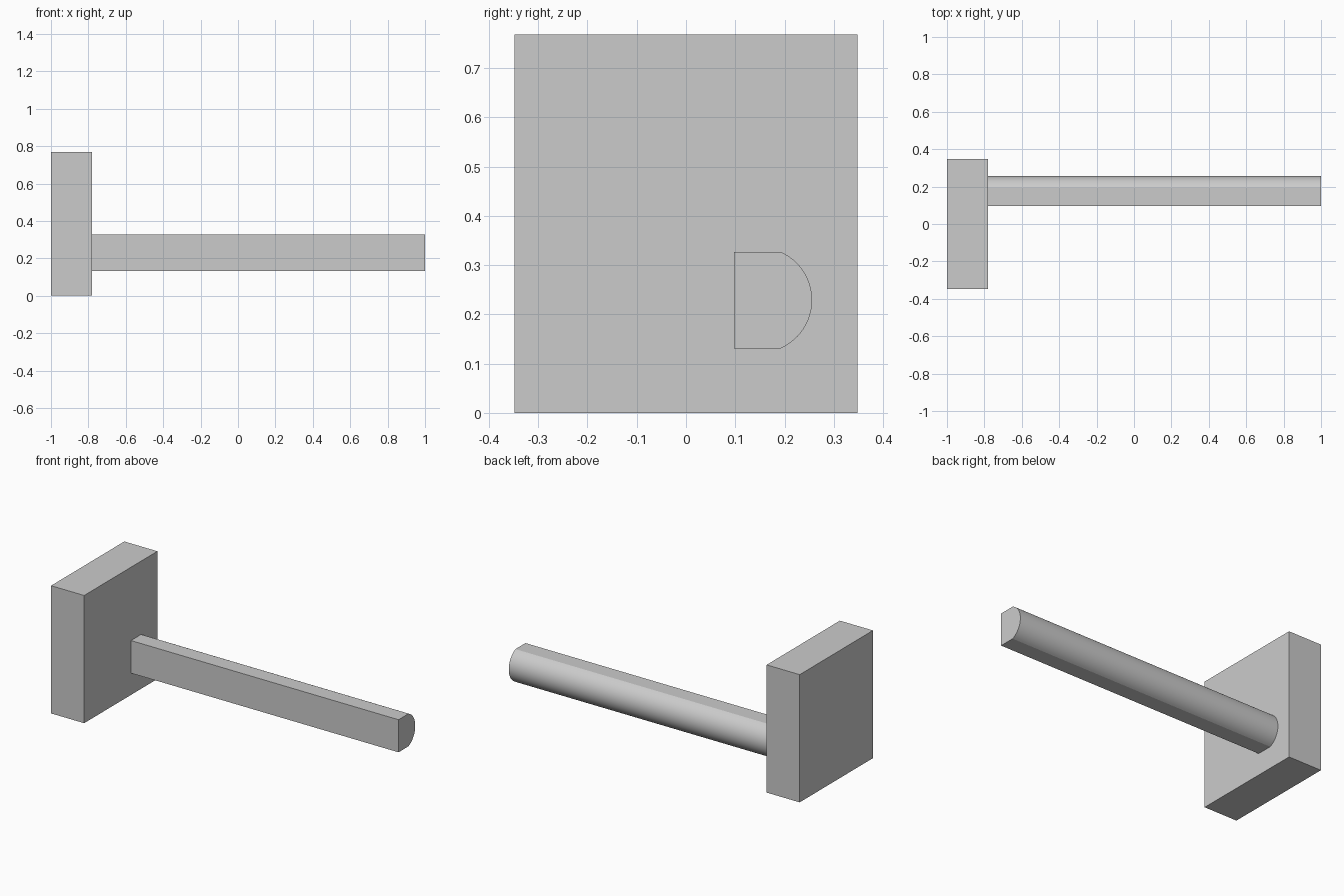
import bpy, bmesh, math

if "Cube" in bpy.data.objects:
    bpy.data.objects.remove(bpy.data.objects["Cube"])

grey = bpy.data.materials.new("light grey")
grey.diffuse_color = (0.6, 0.6, 0.6, 1)
grey.use_nodes = True
grey.node_tree.nodes["Principled BSDF"].inputs["Base Color"].default_value = grey.diffuse_color


def extrude_x(name, profile, x0, x1):
    """Extrude a (y, z) outline along x into a closed solid."""
    bm = bmesh.new()
    face = bm.faces.new([bm.verts.new((x0, y, z)) for y, z in profile])
    ext = bmesh.ops.extrude_face_region(bm, geom=[face])
    moved = [v for v in ext["geom"] if isinstance(v, bmesh.types.BMVert)]
    bmesh.ops.translate(bm, verts=moved, vec=(x1 - x0, 0, 0))
    bmesh.ops.recalc_face_normals(bm, faces=bm.faces)
    mesh = bpy.data.meshes.new(name)
    bm.to_mesh(mesh)
    bm.free()
    mesh.materials.append(grey)
    obj = bpy.data.objects.new(name, mesh)
    bpy.context.collection.objects.link(obj)
    return obj


# Rectangular end block
W, H = 0.348, 0.768
extrude_x("end_block", [(-W, 0), (W, 0), (W, H), (-W, H)], -1.0, -0.78)

# Long bar: flat front, top and bottom, rounded back
FRONT, SHOULDER, BACK = 0.097, 0.192, 0.256
MID, HALF = 0.229, 0.098
sag = BACK - SHOULDER
radius = (HALF ** 2 + sag ** 2) / (2 * sag)
centre = BACK - radius
span = math.asin(HALF / radius)
N = 24
arc = [(centre + radius * math.cos(a), MID + radius * math.sin(a))
       for a in (span * (2 * i / N - 1) for i in range(N + 1))]
bar = extrude_x("bar", [(FRONT, MID + HALF), (FRONT, MID - HALF)] + arc, -0.78, 1.0)

# Smooth the curved back, keep the real edges sharp
bpy.context.view_layer.objects.active = bar
bar.select_set(True)
bpy.ops.object.shade_smooth_by_angle(angle=math.radians(15))
